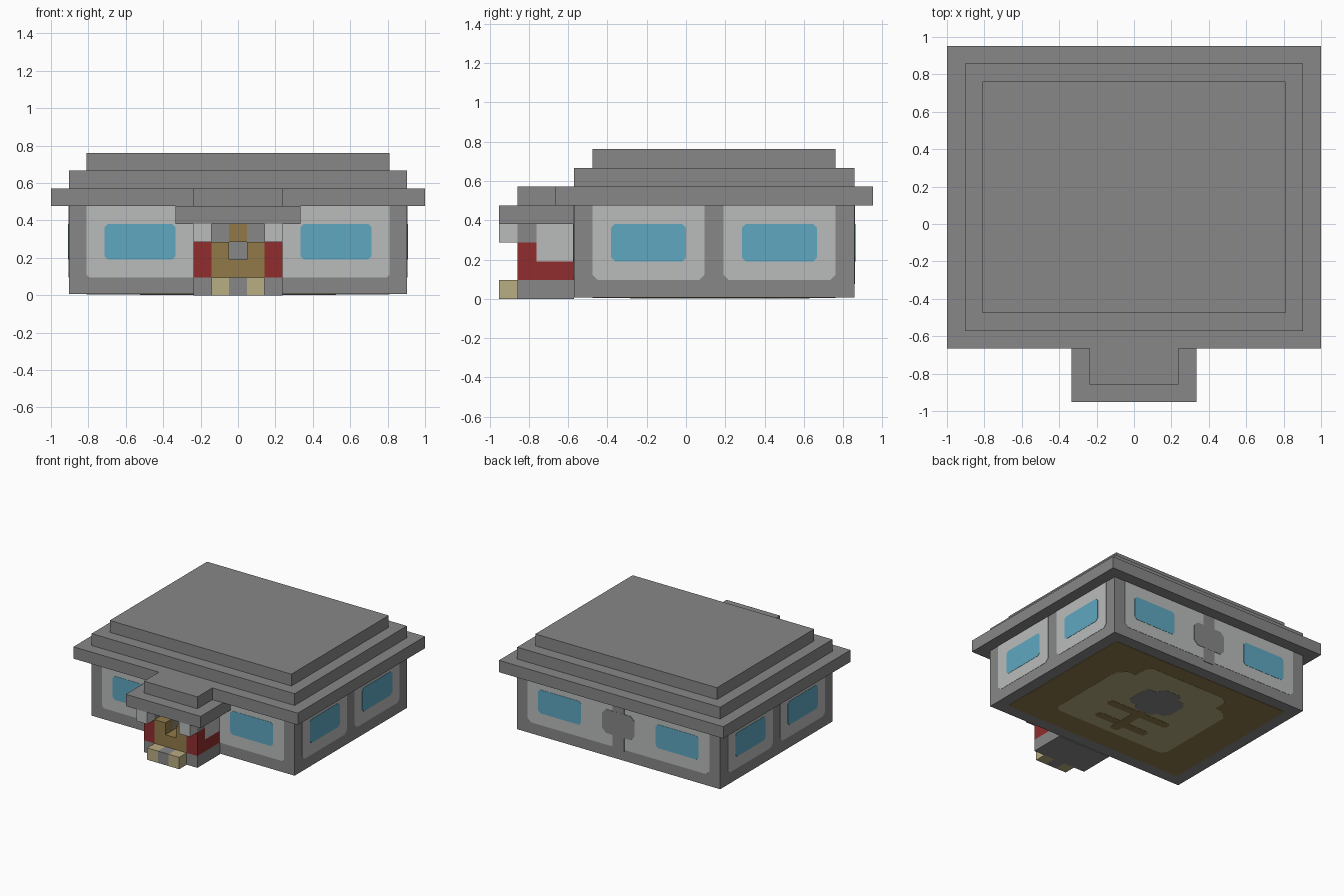
import bpy, bmesh
from mathutils import Matrix, Vector

if "Cube" in bpy.data.objects:
    bpy.data.objects.remove(bpy.data.objects["Cube"], do_unlink=True)

U = 2 / 21  # size of one block


def material(name, rgb):
    lin = [((c / 255 + 0.055) / 1.055) ** 2.4 for c in rgb] + [1]
    m = bpy.data.materials.new(name)
    m.use_nodes = True
    m.diffuse_color = lin
    m.node_tree.nodes["Principled BSDF"].inputs["Base Color"].default_value = lin
    return m


GREY = material("stone grey", (135, 135, 135))
LIGHT = material("light grey", (186, 188, 187))
BLUE = material("window blue", (95, 167, 192))
RED = material("dark red", (144, 45, 45))
GOLD = material("brown gold", (145, 122, 74))
TAN = material("pale tan", (185, 173, 130))


def finish(bm, name, mat):
    bmesh.ops.recalc_face_normals(bm, faces=bm.faces)
    me = bpy.data.meshes.new(name)
    bm.to_mesh(me)
    bm.free()
    me.materials.append(mat)
    ob = bpy.data.objects.new(name, me)
    bpy.context.collection.objects.link(ob)
    return ob


def box(name, mat, x, y, z):
    """Box from ranges given in blocks."""
    bm = bmesh.new()
    size = [(r[1] - r[0]) * U for r in (x, y, z)]
    mid = [(r[0] + r[1]) / 2 * U for r in (x, y, z)]
    bmesh.ops.create_cube(bm, size=1, matrix=Matrix.Translation(mid) @ Matrix.Diagonal(size + [1]))
    return finish(bm, name, mat)


def pair(name, mat, x, y, z):
    box("left_" + name, mat, x, y, z)
    box("right_" + name, mat, (-x[1], -x[0]), y, z)


# Each wall: origin, sideways axis, up axis, outward axis
X, Y, Z = Vector((1, 0, 0)), Vector((0, 1, 0)), Vector((0, 0, 1))
WALLS = {
    "front": (Y * -6 * U, X, Z, -Y),
    "back": (Y * 9 * U, X, Z, Y),
    "left": (X * 9.5 * U, Y, Z, X),
    "right": (X * -9.5 * U, Y, Z, -X),
    "floor": (Z * 0.006, X, Y, -Z),
}


def plate(name, mat, wall, a, b, cut=0.2, top_cut=None, thick=0.002):
    """Thin plate with clipped corners, ranges in blocks."""
    top = cut if top_cut is None else top_cut
    pts = [(a[0] + cut, b[0]), (a[1] - cut, b[0]), (a[1], b[0] + cut)]
    pts += [(a[1], b[1] - top), (a[1] - top, b[1])] if top else [(a[1], b[1])]
    pts += [(a[0] + top, b[1]), (a[0], b[1] - top)] if top else [(a[0], b[1])]
    pts += [(a[0], b[0] + cut)]
    o, s, u, n = WALLS[wall]
    bm = bmesh.new()
    face = bm.faces.new([bm.verts.new(o + s * p * U + u * q * U) for p, q in pts])
    out = bmesh.ops.extrude_face_region(bm, geom=[face])["geom"]
    bmesh.ops.translate(bm, vec=n * thick, verts=[v for v in out if isinstance(v, bmesh.types.BMVert)])
    finish(bm, wall + "_" + name, mat)


# Main hall and stepped roof
box("hall_body", GREY, (-9.5, 9.5), (-6, 9), (0.063, 5))
for i, (w, y0, y1) in enumerate([(10.5, -7, 10), (9.5, -6, 9), (8.5, -5, 8)]):
    box("roof_step_%d" % (i + 1), GREY, (-w, w), (y0, y1), (5 + i, 6 + i))

# Front and back wall panels and windows
plate("panel", LIGHT, "front", (-8.5, 8.5), (1, 5), 0.15, 0)
plate("panel", LIGHT, "back", (-8.5, 8.5), (1, 5), 0.3, 0)
plate("column", GREY, "back", (-0.55, 0.55), (0.8, 5), 0.1, 0, 0.004)
plate("column_swell", GREY, "back", (-1.5, 1.5), (2, 4), 0.35, thick=0.005)
for wall in ("front", "back"):
    for x in ((-7.5, -3.5), (3.5, 7.5)):
        plate("window", BLUE, wall, x, (2, 4), thick=0.004)

# Side wall panels and windows
for wall in ("left", "right"):
    for y in (-5, 2):
        plate("panel", LIGHT, wall, (y, y + 6), (1, 5), 0.3, 0)
        plate("window", BLUE, wall, (y + 1, y + 5), (2, 4), thick=0.004)

# Underside floor pattern
plate("boards", GOLD, "floor", (-8.5, 8.5), (-5, 8), 0.05, thick=0.002)
plate("rug", TAN, "floor", (-5.5, 5.5), (-3, 5), 0.4, 0.8, thick=0.0035)
plate("rug_end", TAN, "floor", (-4, 4), (4.5, 6.6), 0.2, 0.5, thick=0.0035)
plate("emblem", GREY, "floor", (-2, 2), (1.5, 4), 0.4, thick=0.005)
plate("emblem_tip", GREY, "floor", (-1, 1), (1, 4.7), 0.3, thick=0.005)
for y, w in ((0.5, 3), (-1.5, 2.5)):
    plate("stripe", GOLD, "floor", (-w, w), (y - 0.35, y + 0.35), 0.2, thick=0.005)
plate("stem", GOLD, "floor", (-0.4, 0.4), (-2.5, 1), 0.15, thick=0.0055)

# Porch base, step and canopy
box("porch_base", GREY, (-2.5, 2.5), (-9, -6), (0, 1))
box("step_middle", GREY, (-0.5, 0.5), (-10, -9), (0, 1))
pair("step", TAN, (0.5, 1.5), (-10, -9), (0, 1))
box("canopy", GREY, (-3.5, 3.5), (-10, -6), (4, 5))
box("canopy_top", GREY, (-2.5, 2.5), (-9, -7), (5, 6))

# Porch side walls with lamps
pair("porch_low_wall", RED, (1.5, 2.5), (-9, -6), (1, 2))
pair("porch_post", RED, (1.5, 2.5), (-9, -8), (2, 3))
pair("post_cap", GREY, (1.5, 2.5), (-9, -8), (3, 4))
pair("porch_side_panel", LIGHT, (1.5, 2.5), (-8, -6), (2, 4))
pair("lamp", LIGHT, (1.5, 2.5), (-10, -9), (3, 4))

# Gold doorway with a central notch
box("door_sill", GOLD, (-1.5, 1.5), (-9, -6), (1, 2))
pair("door_block", GOLD, (0.5, 1.5), (-9, -8), (2, 3))
pair("door_jamb", GREY, (0.5, 1.5), (-8, -6), (2, 4))
box("door_back", GREY, (-0.5, 0.5), (-7, -6), (2, 3))
box("door_head", GOLD, (-0.5, 0.5), (-8, -6), (3, 4))
